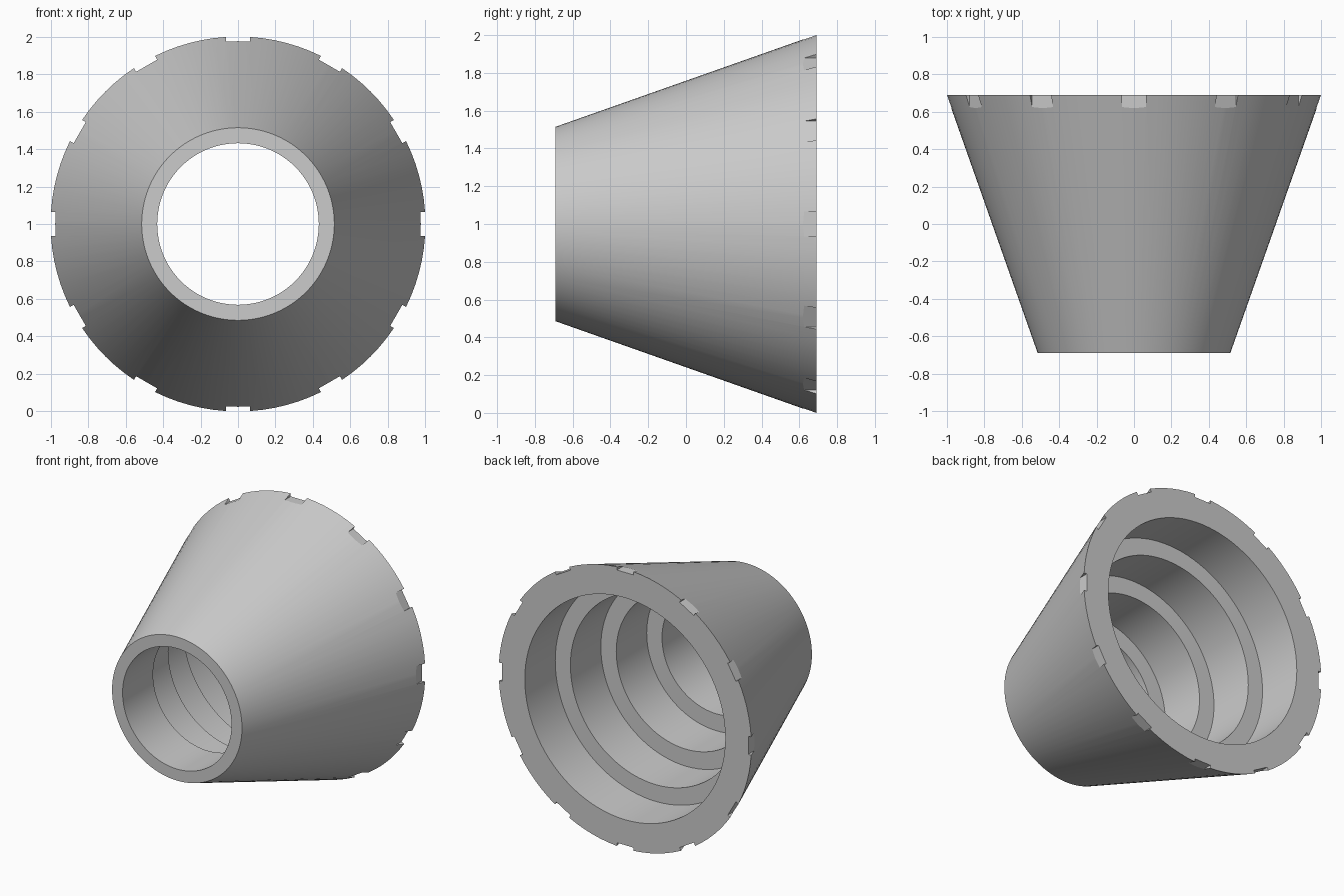
import bpy, bmesh, math
from mathutils import Matrix, Vector

cube = bpy.data.objects.get("Cube")
if cube:
    bpy.data.objects.remove(cube, do_unlink=True)

HALF = 0.69          # half length along y
BACK_R, FRONT_R = 1.002, 0.515
BORES = [0.795, 0.675, 0.553, 0.432]   # stepped bore, back to front
NOTCHES = 12
SEGMENTS = 96


def make_object(name, bm):
    bmesh.ops.recalc_face_normals(bm, faces=bm.faces[:])
    mesh = bpy.data.meshes.new(name)
    bm.to_mesh(mesh)
    bm.free()
    obj = bpy.data.objects.new(name, mesh)
    bpy.context.collection.objects.link(obj)
    return obj


# Material
grey = bpy.data.materials.new("light grey")
grey.use_nodes = True
colour = (0.6, 0.6, 0.6, 1)
grey.diffuse_color = colour
grey.node_tree.nodes["Principled BSDF"].inputs["Base Color"].default_value = colour

# Hollow cone: outer slope plus a stepped bore, spun around the y axis
profile = [(FRONT_R, -HALF), (BACK_R, HALF)]
step = 2 * HALF / len(BORES)
for i, r in enumerate(BORES):
    profile += [(r, HALF - i * step), (r, HALF - (i + 1) * step)]

bm = bmesh.new()
rings = []
for r, y in profile:
    ring = []
    for k in range(SEGMENTS):
        a = math.tau * k / SEGMENTS
        ring.append(bm.verts.new((r * math.sin(a), y, 1 + r * math.cos(a))))
    rings.append(ring)
for i, ring in enumerate(rings):
    following = rings[(i + 1) % len(rings)]
    for k in range(SEGMENTS):
        n = (k + 1) % SEGMENTS
        bm.faces.new((ring[k], ring[n], following[n], following[k]))
cone = make_object("stepped_cone", bm)
cone.data.materials.append(grey)

# Shallow notches around the wide rim
bm = bmesh.new()
for k in range(NOTCHES):
    place = (Matrix.Translation((0, 0, 1))
             @ Matrix.Rotation(math.tau * k / NOTCHES, 4, "Y")
             @ Matrix.Translation((0, 0.72, 1.077))
             @ Matrix.Diagonal(Vector((0.13, 0.2, 0.2, 1))))
    bmesh.ops.create_cube(bm, size=1, matrix=place)
cutter = make_object("notch_cutter", bm)
cutter.hide_render = True

cut = cone.modifiers.new("notches", "BOOLEAN")
cut.operation = "DIFFERENCE"
cut.solver = "EXACT"
cut.object = cutter

bpy.ops.object.select_all(action="DESELECT")
cone.select_set(True)
bpy.context.view_layer.objects.active = cone
bpy.ops.object.modifier_apply(modifier=cut.name)
bpy.data.objects.remove(cutter, do_unlink=True)

# Smooth round walls, crisp rims and notches
bpy.ops.object.shade_smooth_by_angle(angle=math.radians(15))
